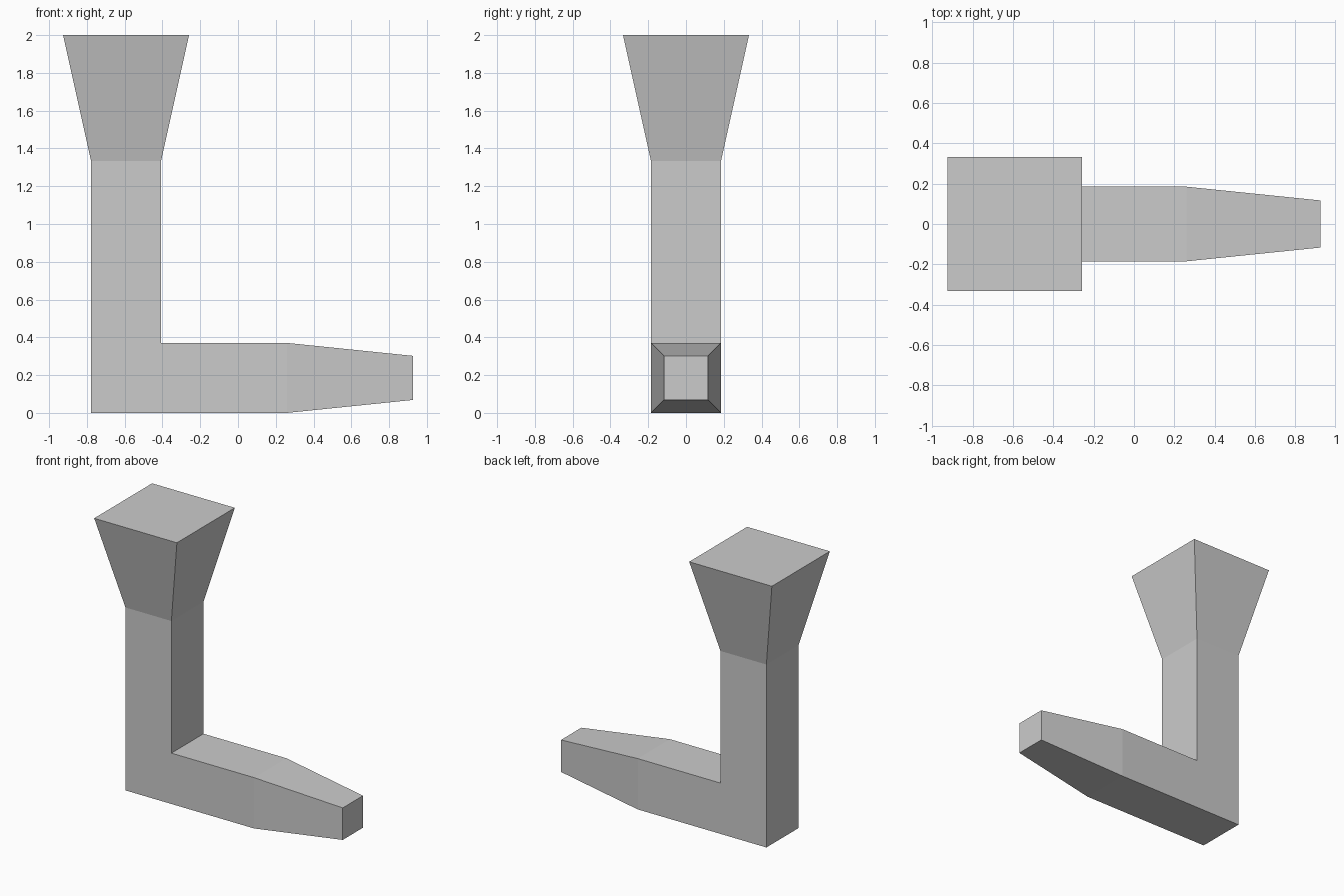
import bpy, bmesh
from mathutils import Vector, Matrix

if "Cube" in bpy.data.objects:
    bpy.data.objects.remove(bpy.data.objects["Cube"])

W = 0.3704            # thickness of the square bar
CX, CZ = -0.5926, W / 2


def extrude(bm, face, direction, length, scale=1.0):
    """Extrude one face straight out, then scale its end about its centre."""
    new = bmesh.ops.extrude_discrete_faces(bm, faces=[face])["faces"][0]
    bmesh.ops.translate(bm, verts=new.verts, vec=direction * length)
    centre = new.calc_center_median()
    bmesh.ops.scale(bm, verts=new.verts, vec=(scale,) * 3,
                    space=Matrix.Translation(-centre))
    return new


def face_towards(bm, direction):
    bm.normal_update()
    return max(bm.faces, key=lambda f: f.normal.dot(direction))


bm = bmesh.new()
up, right = Vector((0, 0, 1)), Vector((1, 0, 0))

# Corner block
bmesh.ops.create_cube(bm, size=W, matrix=Matrix.Translation((CX, 0, CZ)))
top, side = face_towards(bm, up), face_towards(bm, right)

# Upright post with flared head
post = extrude(bm, top, up, 1.3333 - W)
extrude(bm, post, up, 0.6667, 1.8)

# Horizontal arm with tapered tip
arm = extrude(bm, side, right, 0.6667)
extrude(bm, arm, right, 0.6667, 0.63)

bmesh.ops.recalc_face_normals(bm, faces=bm.faces)
mesh = bpy.data.meshes.new("bent_bar")
bm.to_mesh(mesh)
bm.free()
obj = bpy.data.objects.new("bent_bar", mesh)
bpy.context.collection.objects.link(obj)
